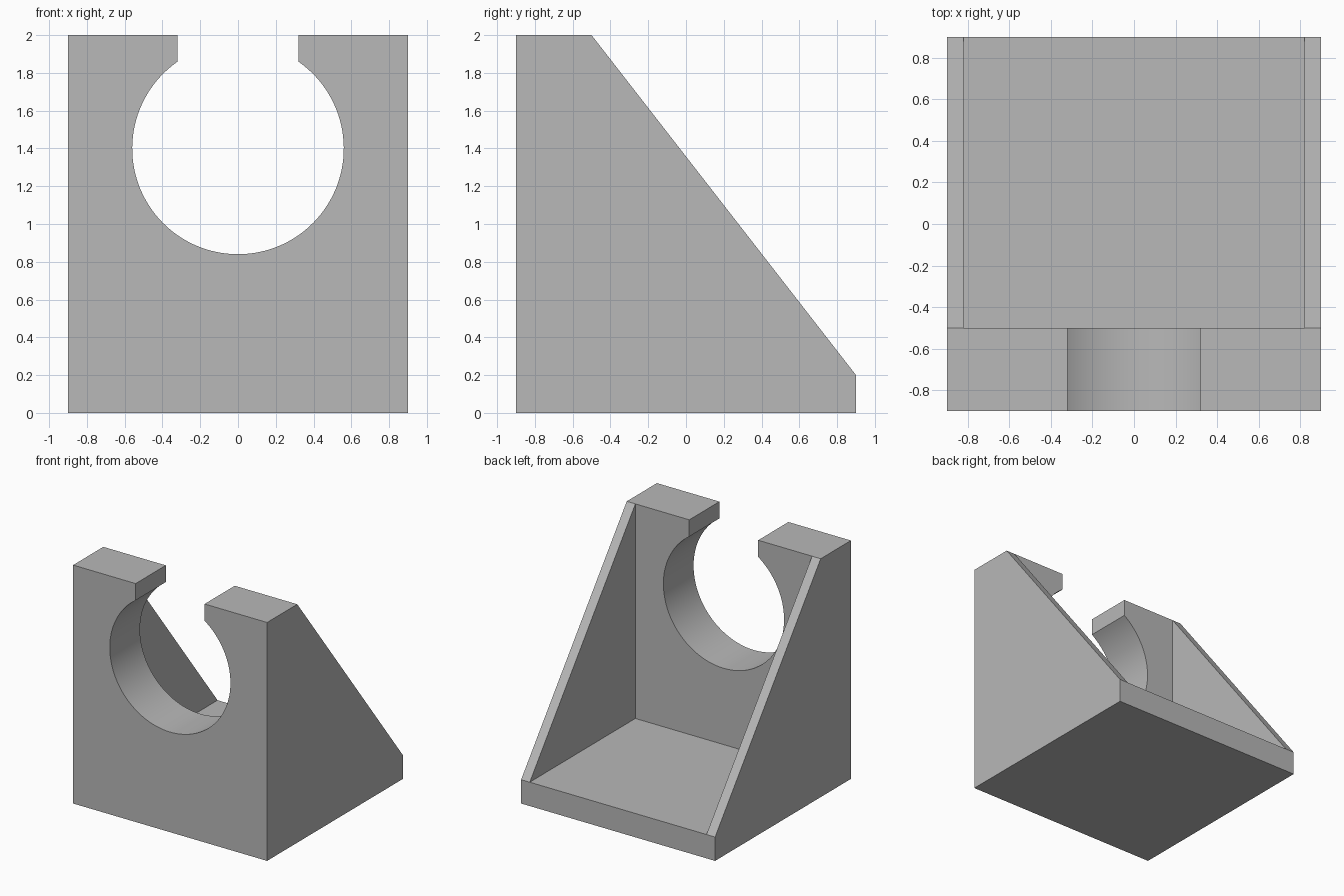
import bpy
import bmesh
from math import asin, cos, pi, radians, sin
from mathutils import Vector

if "Cube" in bpy.data.objects:
    bpy.data.objects.remove(bpy.data.objects["Cube"])

HALF = 0.9        # half width and half depth
HEIGHT = 2.0
FLOOR = 0.2       # base plate thickness
WALL_BACK = -0.5  # rear face of the front wall
SIDE = 0.08       # side gusset thickness
BORE_Z, BORE_R, SLOT = 1.4, 0.56, 0.32

grey = bpy.data.materials.new("plain grey")
grey.use_nodes = True
colour = (0.48, 0.48, 0.48, 1)
grey.diffuse_color = colour
grey.node_tree.nodes["Principled BSDF"].inputs["Base Color"].default_value = colour


def extrude_profile(name, points, direction):
    """Make a solid by extruding a closed outline along a vector."""
    bm = bmesh.new()
    face = bm.faces.new([bm.verts.new(p) for p in points])
    result = bmesh.ops.extrude_face_region(bm, geom=[face])
    moved = [g for g in result["geom"] if isinstance(g, bmesh.types.BMVert)]
    bmesh.ops.translate(bm, verts=moved, vec=Vector(direction))
    bmesh.ops.recalc_face_normals(bm, faces=bm.faces)
    mesh = bpy.data.meshes.new(name)
    bm.to_mesh(mesh)
    bm.free()
    mesh.materials.append(grey)
    obj = bpy.data.objects.new(name, mesh)
    bpy.context.collection.objects.link(obj)
    return obj


# Body: sloped side outline across the full width
outline = [(-HALF, 0), (HALF, 0), (HALF, FLOOR), (WALL_BACK, HEIGHT), (-HALF, HEIGHT)]
bracket = extrude_profile("bracket", [(-HALF, y, z) for y, z in outline], (2 * HALF, 0, 0))

# Cavity between the two gussets, above the base plate
inner = HALF - SIDE
pocket = [(WALL_BACK, FLOOR), (HALF + 1, FLOOR), (HALF + 1, HEIGHT + 1), (WALL_BACK, HEIGHT + 1)]
cavity = extrude_profile("cavity_cutter", [(-inner, y, z) for y, z in pocket], (2 * inner, 0, 0))

# Round cradle with a narrower slot open at the top
start = asin(SLOT / BORE_R)
steps = 96
angles = [start + (2 * pi - 2 * start) * i / steps for i in range(steps + 1)]
keyhole = [(BORE_R * sin(a), BORE_Z + BORE_R * cos(a)) for a in angles]
keyhole += [(-SLOT, HEIGHT + 1), (SLOT, HEIGHT + 1)]
cradle = extrude_profile("cradle_cutter", [(x, -HALF - 1, z) for x, z in keyhole],
                         (0, WALL_BACK + HALF + 1.2, 0))

# Cut both openings and discard the cutters
bpy.ops.object.select_all(action="DESELECT")
bpy.context.view_layer.objects.active = bracket
bracket.select_set(True)
for cutter in (cavity, cradle):
    cutter.hide_render = True
    cut = bracket.modifiers.new(cutter.name, "BOOLEAN")
    cut.operation = "DIFFERENCE"
    cut.solver = "EXACT"
    cut.object = cutter
    bpy.ops.object.modifier_apply(modifier=cut.name)
    bpy.data.objects.remove(cutter)

# Smooth bore, crisp edges elsewhere
bpy.ops.object.shade_smooth_by_angle(angle=radians(25))
